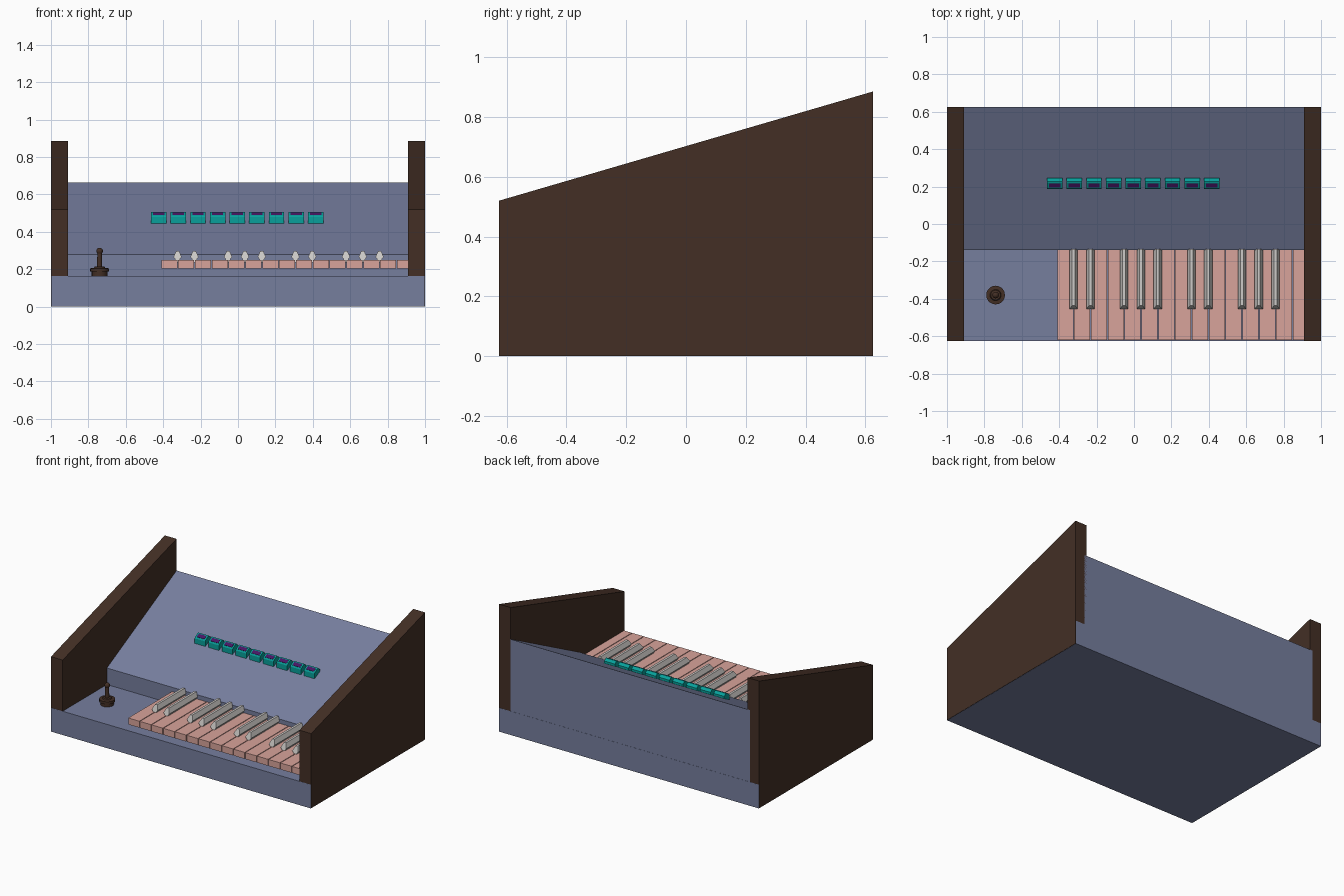
import bpy, bmesh, math

if "Cube" in bpy.data.objects:
    bpy.data.objects.remove(bpy.data.objects["Cube"])


def mat(name, rgb):
    m = bpy.data.materials.new(name)
    m.diffuse_color = [(c / 255 / 12.92 if c < 10 else ((c / 255 + 0.055) / 1.055) ** 2.4) for c in rgb] + [1]
    m.use_nodes = True
    m.node_tree.nodes["Principled BSDF"].inputs["Base Color"].default_value = m.diffuse_color
    return m


BLUE = mat("slate blue", (118, 126, 158))
BROWN = mat("dark wood", (67, 47, 37))
PINK = mat("key pink", (216, 164, 155))
GREY = mat("pale grey", (206, 203, 200))
TEAL = mat("teal", (8, 160, 155))
PURPLE = mat("deep purple", (72, 22, 100))


def loft(name, rings, material):
    """Closed solid through rings of equal point count, capped at both ends."""
    bm = bmesh.new()
    loops = [[bm.verts.new(p) for p in r] for r in rings]
    n = len(loops[0])
    for a, b in zip(loops, loops[1:]):
        for i in range(n):
            j = (i + 1) % n
            bm.faces.new((a[i], a[j], b[j], b[i]))
    bm.faces.new(loops[0])
    bm.faces.new(loops[-1])
    bmesh.ops.recalc_face_normals(bm, faces=bm.faces)
    me = bpy.data.meshes.new(name)
    bm.to_mesh(me)
    bm.free()
    me.materials.append(material)
    ob = bpy.data.objects.new(name, me)
    bpy.context.collection.objects.link(ob)
    return ob


def prism(name, yz, x0, x1, material):
    return loft(name, [[(x, y, z) for y, z in yz] for x in (x0, x1)], material)


def box_yz(y0, y1, z0, z1):
    return [(y0, z0), (y1, z0), (y1, z1), (y0, z1)]


# Case: wide low base and sloping control panel
prism("base", box_yz(-0.626, 0.626, 0, 0.165), -0.998, 0.998, BLUE)
prism("sloped_panel", [(-0.14, 0.16), (0.625, 0.16), (0.625, 0.665), (-0.14, 0.28)], -0.93, 0.93, BLUE)

# Wooden end cheeks
for side, s in (("left", -1), ("right", 1)):
    prism(side + "_cheek", [(-0.625, 0.001), (0.625, 0.001), (0.625, 0.885), (-0.625, 0.52)],
          s * 0.91, s, BROWN)

# Natural keys
PITCH = 0.09
for i in range(15):
    x = -0.367 + PITCH * i
    prism(f"natural_key_{i + 1}", box_yz(-0.62, -0.139, 0.205, 0.25), x - 0.0425, x + 0.0425, PINK)

# Raised keys in groups of two and three, with sloped noses
half = [(0.013, 0.235), (0.013, 0.255), (0.022, 0.266), (0.008, 0.297)]
for i in (0, 1, 3, 4, 5, 7, 8, 10, 11, 12):
    cx = -0.323 + PITCH * i
    section = half + [(-x, z) for x, z in reversed(half)]
    front = [(cx + x, -0.455 + max(0, z - 0.266) * 0.6, z) for x, z in section]
    back = [(cx + x, -0.135, z) for x, z in section]
    loft(f"raised_key_{i + 1}", [front, back], GREY)

# Row of switches, each with a purple inset plate on its sloped top
for i in range(9):
    cx = -0.424 + 0.105 * i
    prism(f"switch_{i + 1}",
          [(0.188, 0.44), (0.245, 0.465), (0.245, 0.49), (0.228, 0.505), (0.222, 0.505),
           (0.192, 0.487), (0.188, 0.48)], cx - 0.041, cx + 0.041, TEAL)
    prism(f"switch_plate_{i + 1}",
          [(0.196, 0.486), (0.218, 0.4992), (0.217, 0.504), (0.195, 0.4908)],
          cx - 0.03, cx + 0.03, PURPLE)

# Joystick turned from one profile
profile = [(0.042, 0.16), (0.042, 0.187), (0.05, 0.187), (0.05, 0.205), (0.03, 0.207), (0.026, 0.214),
           (0.014, 0.216), (0.012, 0.285)]
profile += [(0.018 * math.cos(a), 0.297 + 0.018 * math.sin(a))
            for a in (math.radians(d) for d in (-45, -15, 15, 45, 70, 85))]
N = 20
stick = loft("joystick", [[(-0.74 + r * math.cos(2 * math.pi * k / N), -0.38 + r * math.sin(2 * math.pi * k / N), z)
                           for k in range(N)] for r, z in profile], BROWN)
bpy.context.view_layer.objects.active = stick
stick.select_set(True)
bpy.ops.object.shade_smooth_by_angle(angle=math.radians(35))
